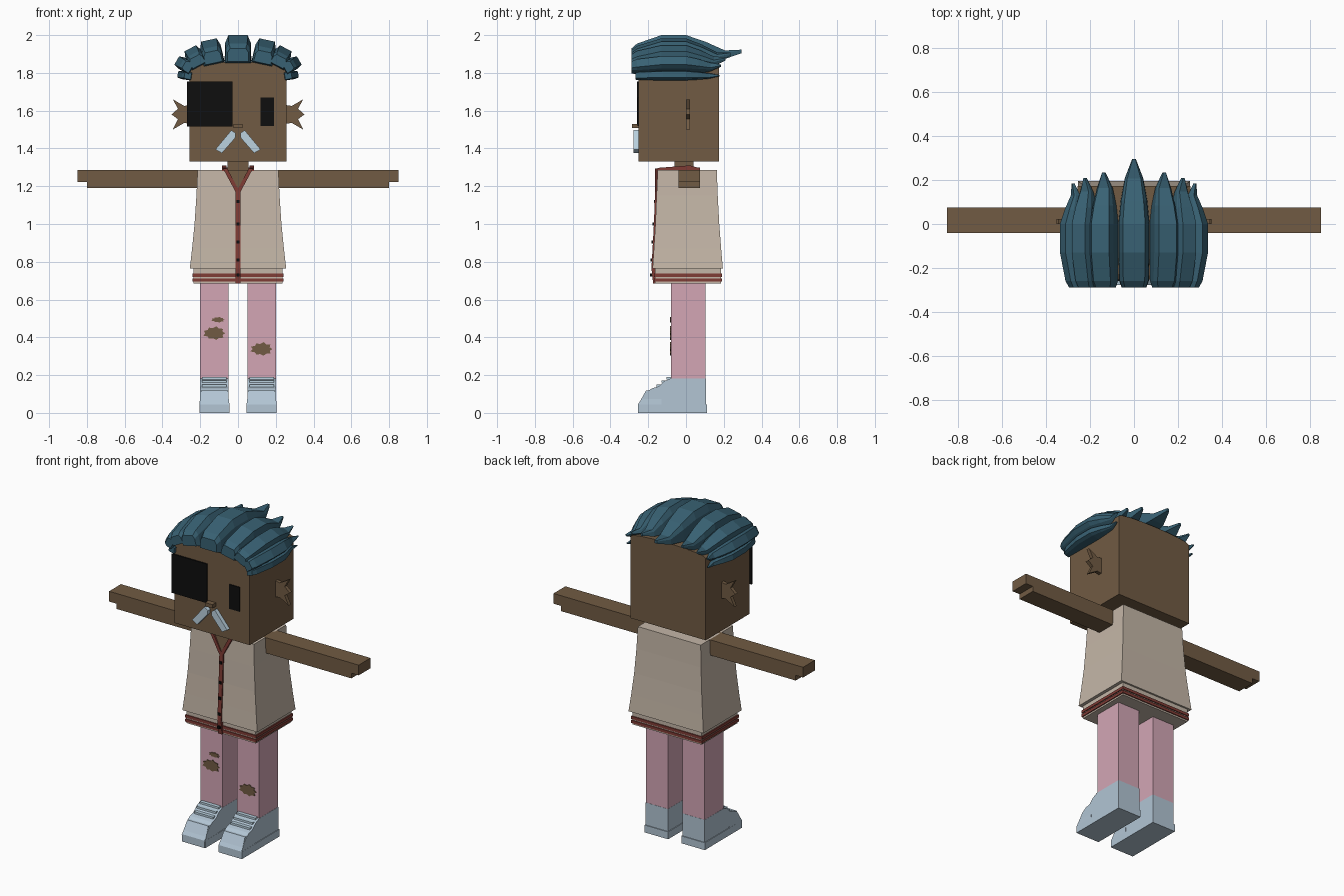
import bpy, bmesh, math

if "Cube" in bpy.data.objects:
    bpy.data.objects.remove(bpy.data.objects["Cube"])


def material(name, *rgb):
    lin = [((c / 255 + 0.055) / 1.055) ** 2.4 if c > 10 else c / 3295 for c in rgb] + [1]
    m = bpy.data.materials.new(name)
    m.use_nodes = True
    m.diffuse_color = lin
    m.node_tree.nodes["Principled BSDF"].inputs["Base Color"].default_value = lin
    return m


SKIN = material("brown skin", 113, 91, 67)
CLOTH = material("beige cloth", 196, 182, 167)
PINK = material("pink trousers", 211, 166, 181)
SHOE = material("pale blue leather", 178, 197, 212)
BEARD = material("icy blue whiskers", 187, 210, 224)
HAIR = material("teal hair", 56, 97, 115)
RED = material("dark red trim", 128, 60, 53)
BLACK = material("black", 14, 14, 14)


def loft(name, rings, mat):
    """Skin a row of matching rings and cap both ends."""
    bm = bmesh.new()
    rows = [[bm.verts.new(p) for p in ring] for ring in rings]
    n = len(rows[0])
    for a, b in zip(rows, rows[1:]):
        for i in range(n):
            j = (i + 1) % n
            bm.faces.new((a[i], a[j], b[j], b[i]))
    bm.faces.new(rows[0])
    bm.faces.new(rows[-1])
    bmesh.ops.recalc_face_normals(bm, faces=bm.faces)
    me = bpy.data.meshes.new(name)
    bm.to_mesh(me)
    bm.free()
    me.materials.append(mat)
    ob = bpy.data.objects.new(name, me)
    bpy.context.collection.objects.link(ob)
    return ob


def rect(x0, x1, y0, y1, z):
    return [(x0, y0, z), (x1, y0, z), (x1, y1, z), (x0, y1, z)]


def box(name, x, y, z, mat):
    return loft(name, [rect(*x, *y, z[0]), rect(*x, *y, z[1])], mat)


def front_prism(name, outline, y0, y1, mat):
    """Extrude an x-z outline through y."""
    return loft(name, [[(x, y, z) for x, z in outline] for y in (y0, y1)], mat)


# Head with a gently arched crown, and neck
crown = [(0.256 * math.cos(a), 1.835 + 0.025 * math.sin(a))
         for a in [math.pi * i / 8 for i in range(9)]]
front_prism("head", [(-0.256, 1.33), (0.256, 1.33)] + crown, -0.252, 0.174, SKIN)
box("neck", (-0.055, 0.055), (-0.06, 0.04), (1.27, 1.34), SKIN)

# Face
box("eye_patch", (-0.27, -0.03), (-0.26, -0.251), (1.515, 1.755), BLACK)
box("eye", (0.12, 0.19), (-0.258, -0.251), (1.52, 1.67), BLACK)
box("nose", (-0.025, 0.025), (-0.285, -0.25), (1.507, 1.53), SKIN)

# Paired ears and whiskers
for s, side in ((1, "left"), (-1, "right")):
    ear = [(0.25, 1.63), (0.285, 1.625), (0.345, 1.66), (0.318, 1.61), (0.352, 1.58),
           (0.318, 1.555), (0.345, 1.5), (0.285, 1.535), (0.25, 1.53)]
    front_prism(side + "_ear", [(s * x, z) for x, z in ear], 0.0, 0.022, SKIN)
    whisker = [(0.035, 1.497), (0.012, 1.48), (0.015, 1.455), (0.085, 1.375), (0.12, 1.395)]
    front_prism(side + "_whisker", [(s * x, z) for x, z in whisker], -0.277, -0.25, BEARD)

# Hair locks: tapered wedges fanned over the crown, pointed at the back
# stations: position along lock, underside, top, width
STATIONS = [(-1, 0, 0.5, 0.8), (-0.9, -0.05, 0.68, 0.95), (-0.45, 0, 1, 1), (0, 0, 1, 1),
            (0.36, 0, 0.74, 0.85), (0.7, 0.1, 0.42, 0.6), (1, 0.32, 0.45, 0.12)]
SECTION = [(-0.5, 0), (0.5, 0), (0.48, 0.7), (0.36, 1), (-0.36, 1), (-0.48, 0.7)]


def lock(name, x, z, tilt, width, height, tip, front=0.288):
    c, s = math.cos(tilt), math.sin(tilt)
    rings = []
    for t, low, top, w in STATIONS:
        ring = []
        for u, v in SECTION:
            across = u * w * width
            out = height * (low + v * (top - low))
            ring.append((x + across * c + out * s, t * (front if t < 0 else tip),
                         z - across * s + out * c))
        rings.append(ring)
    loft(name, rings, HAIR)


lock("hair_lock_middle", 0, 1.86, 0, 0.142, 0.14, 0.295)
LOCKS = [(0.128, 1.852, 12, 0.115, 0.125, 0.235), (0.205, 1.84, 28, 0.095, 0.102, 0.21),
         (0.248, 1.822, 60, 0.07, 0.088, 0.185), (0.248, 1.782, 82, 0.045, 0.072, 0.178)]
for s, side in ((1, "left"), (-1, "right")):
    for i, (x, z, tilt, w, h, tip) in enumerate(LOCKS):
        lock(f"hair_lock_{side}_{i + 1}", s * x, z, s * math.radians(tilt), w, h, tip,
             0.268 if i == 3 else 0.288)

# Flared shirt and hem
SHIRT = [(1.285, 0.214, -0.15, 0.163), (1.15, 0.22, -0.156, 0.168), (1.0, 0.23, -0.162, 0.176),
         (0.87, 0.243, -0.17, 0.186), (0.765, 0.255, -0.177, 0.195)]
loft("shirt", [rect(-w, w, a, b, z) for z, w, a, b in SHIRT], CLOTH)
box("shirt_hem", (-0.235, 0.235), (-0.163, 0.184), (0.685, 0.77), CLOTH)
for i, z in enumerate((0.695, 0.72)):
    box(f"hem_stripe_{i + 1}", (-0.241, 0.241), (-0.169, 0.19), (z, z + 0.017), RED)


def shirt_front(z):
    return -0.15 - 0.027 * (1.285 - z) / 0.52


# Button placket and buttons
loft("placket", [rect(-0.013, 0.013, y, y + 0.02, z) for z, y in
                 ((1.18, -0.163), (1.0, -0.17), (0.87, -0.177), (0.765, -0.183), (0.685, -0.174))], RED)
for i, z in enumerate((1.12, 1.0, 0.905, 0.81, 0.73)):
    y = shirt_front(z) - 0.012
    box(f"button_{i + 1}", (-0.008, 0.008), (y, y + 0.02), (z - 0.008, z + 0.008), BLACK)

# Open neckline with its trim
loft("neckline_skin", [[(-0.065, -0.154, 1.287), (0.065, -0.154, 1.287), (0, -0.161, 1.18)],
                       [(-0.065, -0.147, 1.287), (0.065, -0.147, 1.287), (0, -0.152, 1.18)]], SKIN)
for s, side in ((1, "left"), (-1, "right")):
    edge = [(0.058, 1.295), (0.08, 1.295), (0.013, 1.17), (-0.004, 1.18)]
    front_prism(side + "_neck_trim", [(s * x, z) for x, z in edge], -0.165, -0.145, RED)
    loft(side + "_collar", [[(s * x, y, z) for x, z in ((0.062, 1.28), (0.085, 1.28),
                                                       (0.085, top), (0.062, top))]
                            for y, top in ((-0.152, 1.297), (0.02, 1.31), (0.075, 1.295))], RED)
box("back_collar", (-0.085, 0.085), (0.055, 0.075), (1.28, 1.3), RED)

# Limbs and shoes
SHOE_TOP = [(-0.255, 0.045), (-0.21, 0.11), (-0.18, 0.13), (-0.145, 0.14),
            (-0.115, 0.168), (-0.08, 0.183), (0.105, 0.183)]
for s, side in ((1, "left"), (-1, "right")):
    def span(a, b):
        return sorted((s * a, s * b))

    box(side + "_arm", span(0.2, 0.8), (-0.04, 0.075), (1.19, 1.285), SKIN)
    box(side + "_fingers", span(0.79, 0.85), (-0.04, 0.075), (1.222, 1.285), SKIN)
    box(side + "_leg", span(0.05, 0.2), (-0.08, 0.104), (0.15, 0.69), PINK)
    side_profile = [(0.105, 0.0), (-0.255, 0.0)] + SHOE_TOP
    loft(side + "_shoe", [[(s * x, y, z) for y, z in side_profile] for x in (0.049, 0.201)], SHOE)
    box(side + "_sole", span(0.045, 0.205), (-0.253, 0.11), (0, 0.045), SHOE)
    loft(side + "_toe_cap", [rect(*span(0.045, 0.205), -0.255, -0.13, 0.04),
                             rect(*span(0.054, 0.196), -0.212, -0.13, 0.118)], SHOE)
    for i, (y, z) in enumerate(((-0.145, 0.138), (-0.118, 0.16), (-0.09, 0.178))):
        box(f"{side}_lace_{i + 1}", span(0.06, 0.19), (y - 0.012, y + 0.01), (z, z + 0.012), BEARD)


# Ragged knee holes
def tear(name, x, z, w, h):
    wobble = (1, 0.8, 1.05, 0.85, 1.1, 0.8)
    pts = []
    for i in range(18):
        a = math.tau * i / 18
        k = wobble[i % 6]
        pts.append((x + w * k * math.cos(a), z + h * k * math.sin(a)))
    front_prism(name, pts, -0.084, -0.078, SKIN)


tear("right_knee_hole", -0.125, 0.422, 0.057, 0.034)
tear("right_small_hole", -0.105, 0.493, 0.034, 0.014)
tear("left_knee_hole", 0.125, 0.338, 0.057, 0.034)
